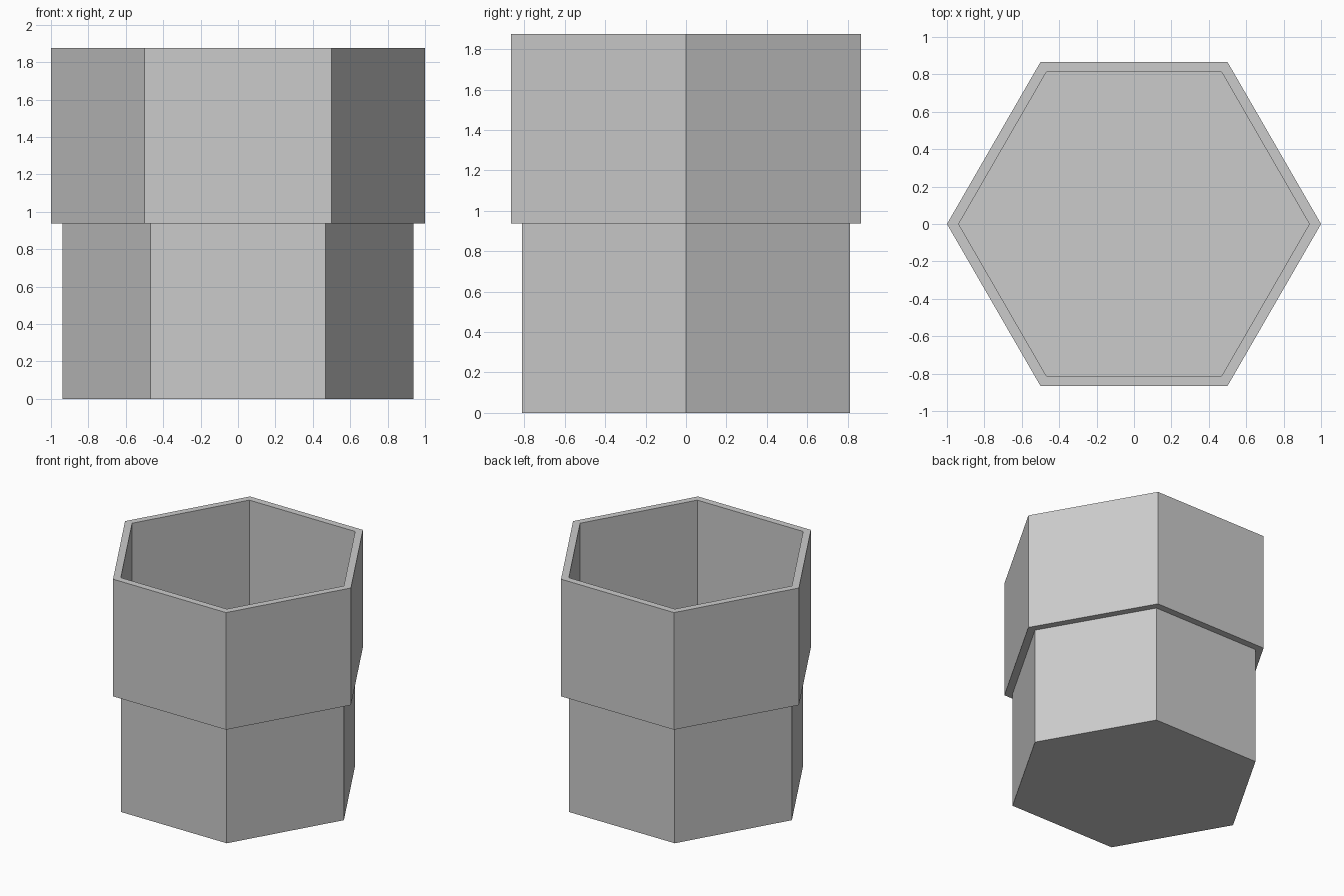
import bpy, bmesh, math

cube = bpy.data.objects.get("Cube")
if cube:
    bpy.data.objects.remove(cube, do_unlink=True)

SIDES = 6
INNER, OUTER = 0.9375, 1.0
MID, TOP = 0.9375, 1.875

grey = bpy.data.materials.new("light_grey")
grey.use_nodes = True
colour = (0.6, 0.6, 0.6, 1)
grey.diffuse_color = colour
grey.node_tree.nodes["Principled BSDF"].inputs["Base Color"].default_value = colour


def hexagon(bm, radius, z):
    """Ring of vertices with corners on the x axis."""
    angles = [math.tau * i / SIDES for i in range(SIDES)]
    return [bm.verts.new((radius * math.cos(a), radius * math.sin(a), z)) for a in angles]


def bridge(bm, low, high):
    for i in range(SIDES):
        j = (i + 1) % SIDES
        bm.faces.new((low[i], low[j], high[j], high[i]))


def finish(bm, name):
    bmesh.ops.recalc_face_normals(bm, faces=bm.faces)
    mesh = bpy.data.meshes.new(name)
    bm.to_mesh(mesh)
    bm.free()
    mesh.materials.append(grey)
    bpy.context.collection.objects.link(bpy.data.objects.new(name, mesh))


# Solid lower block, whose top is the floor of the cup
bm = bmesh.new()
low, high = hexagon(bm, INNER, 0), hexagon(bm, INNER, MID)
bridge(bm, low, high)
bm.faces.new(low)
bm.faces.new(high)
finish(bm, "hexagonal_base")

# Open upper collar with a thin wall
bm = bmesh.new()
rings = [hexagon(bm, r, z) for r, z in
         ((OUTER, MID), (OUTER, TOP), (INNER, TOP), (INNER, MID))]
for k, ring in enumerate(rings):
    bridge(bm, ring, rings[(k + 1) % len(rings)])
finish(bm, "hexagonal_collar")
